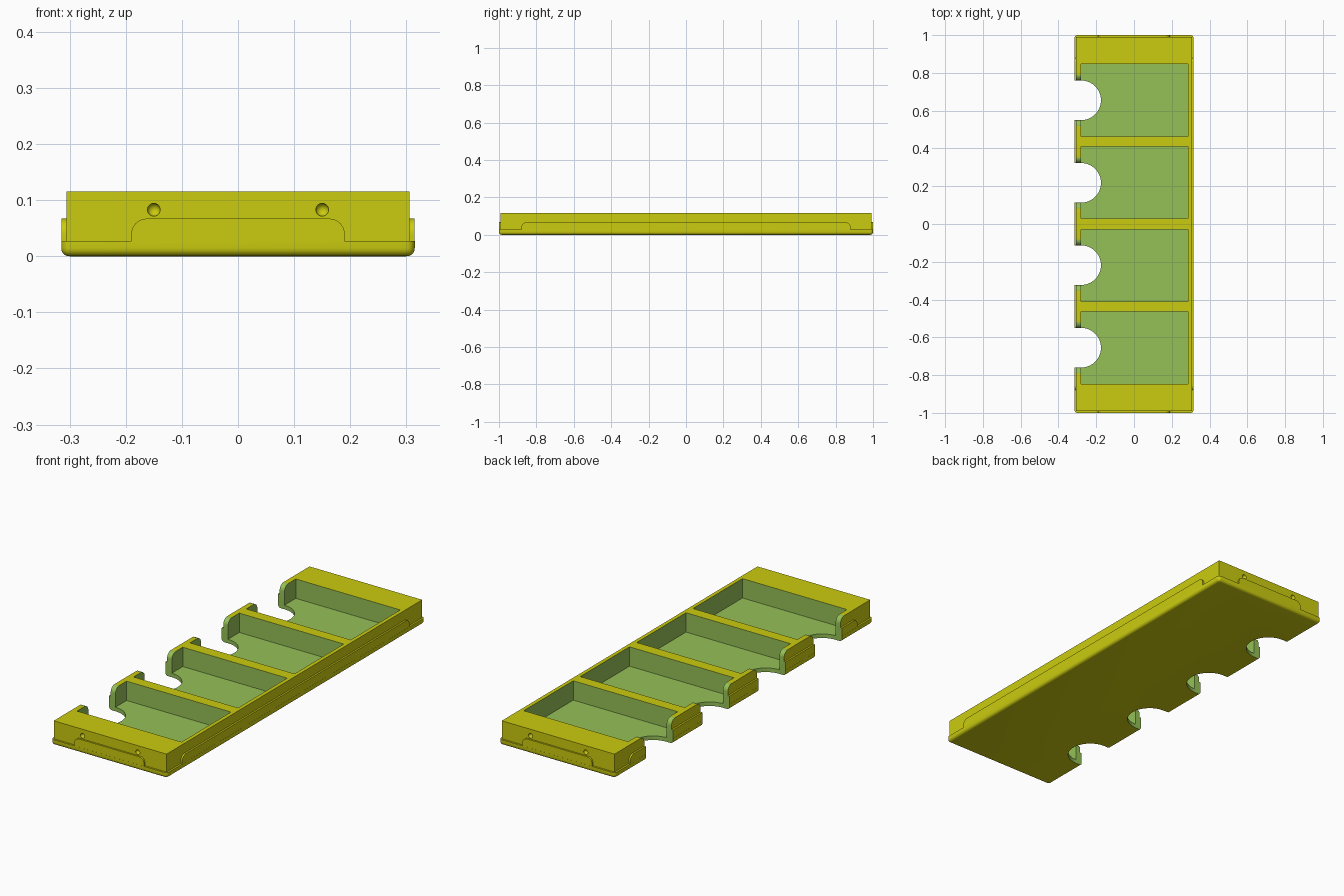
import bpy, bmesh, math

if "Cube" in bpy.data.objects:
    bpy.data.objects.remove(bpy.data.objects["Cube"])


def material(name, rgb):
    m = bpy.data.materials.new(name)
    m.diffuse_color = (*rgb, 1)
    m.use_nodes = True
    m.node_tree.nodes["Principled BSDF"].inputs["Base Color"].default_value = m.diffuse_color
    return m


YELLOW = material("yellow", (0.60, 0.60, 0.005))
GREEN = material("green", (0.30, 0.53, 0.095))
HEIGHT = 0.115
NOTCHES = (-0.655, -0.218, 0.218, 0.655)


def to_object(name, bm, mat):
    bmesh.ops.recalc_face_normals(bm, faces=bm.faces)
    me = bpy.data.meshes.new(name)
    bm.to_mesh(me)
    bm.free()
    me.materials.append(mat)
    ob = bpy.data.objects.new(name, me)
    bpy.context.collection.objects.link(ob)
    return ob


def prism(name, points, a, b, axis, mat=YELLOW):
    """Extrude a 2D profile from a to b along x, y or z."""
    place = {"x": lambda p, d: (d, p[0], p[1]),
             "y": lambda p, d: (p[0], d, p[1]),
             "z": lambda p, d: (p[0], p[1], d)}[axis]
    bm = bmesh.new()
    lo = [bm.verts.new(place(p, a)) for p in points]
    hi = [bm.verts.new(place(p, b)) for p in points]
    bm.faces.new(lo)
    bm.faces.new(hi)
    n = len(points)
    for i in range(n):
        j = (i + 1) % n
        bm.faces.new((lo[i], lo[j], hi[j], hi[i]))
    return to_object(name, bm, mat)


def box(name, x0, x1, y0, y1, z0, z1, mat=YELLOW):
    return prism(name, [(x0, y0), (x1, y0), (x1, y1), (x0, y1)], z0, z1, "z", mat)


def arc(cx, cy, r, a0, a1, n):
    return [(cx + r * math.cos(math.radians(a0 + (a1 - a0) * i / n)),
             cy + r * math.sin(math.radians(a0 + (a1 - a0) * i / n)))
            for i in range(n + 1)]


def combine(target, tool, operation):
    mod = target.modifiers.new(operation.title(), "BOOLEAN")
    mod.operation, mod.object = operation, tool
    mod.solver, mod.material_mode = "EXACT", "TRANSFER"
    bpy.context.view_layer.objects.active = target
    bpy.ops.object.modifier_apply(modifier=mod.name)
    bpy.data.objects.remove(tool)


def lip_profile(half):
    """Raised lip with rounded upper corners."""
    r, top = 0.027, 0.067
    return ([(-half, 0.016), (half, 0.016)]
            + arc(half - r, top - r, r, 0, 90, 8)
            + arc(-half + r, top - r, r, 90, 180, 8))


# Bottom flange with rounded corners and a rounded lower edge
c = 0.015
outline = []
for sx, sy, a in ((1, 1, 0), (-1, 1, 90), (-1, -1, 180), (1, -1, 270)):
    outline += arc(sx * (0.315 - c), sy * (1 - c), c, a, a + 90, 6)
tray = prism("tray", outline, 0, 0.027, "z")
bm = bmesh.new()
bm.from_mesh(tray.data)
rim = [e for e in bm.edges if all(v.co.z < 0.001 for v in e.verts)]
bmesh.ops.bevel(bm, geom=rim, offset=0.0145, segments=5, profile=0.5, affect="EDGES")
bm.to_mesh(tray.data)
bm.free()

# Upper body and the lips on all four sides
combine(tray, box("body", -0.306, 0.306, -0.991, 0.991, 0.018, HEIGHT), "UNION")
for s in (-1, 1):
    end = sorted((s * 0.97, s * 0.9995))
    combine(tray, prism("end_lip", lip_profile(0.19), *end, "y"), "UNION")
    side = sorted((s * 0.295, s * 0.3145))
    combine(tray, prism("side_lip", lip_profile(0.88), *side, "x"), "UNION")

# Small round dimples above the end lips
for x in (-0.15, 0.15):
    for s in (-1, 1):
        bm = bmesh.new()
        bmesh.ops.create_uvsphere(bm, u_segments=20, v_segments=10, radius=0.0115)
        bmesh.ops.translate(bm, verts=bm.verts, vec=(x, s * 0.991, 0.083))
        combine(tray, to_object("dimple", bm, YELLOW), "DIFFERENCE")

# Four pockets, each with a finger notch through wall and floor
r = 0.03
for y, (y0, y1) in zip(NOTCHES, ((-0.848, -0.464), (-0.41, -0.028),
                                 (0.028, 0.41), (0.464, 0.848))):
    combine(tray, box("pocket", -0.28, 0.287, y0, y1, 0.02, 0.2, GREEN), "DIFFERENCE")
    hole = arc(-0.28, y, 0.105, -90, 90, 32)
    hole = [(-0.4, y - 0.105)] + hole + [(-0.4, y + 0.105)]
    combine(tray, prism("notch", hole, -0.1, 0.2, "z", GREEN), "DIFFERENCE")
    w = 0.105 + r
    flare = ([(y - w, 0.2)] + [(y - w, HEIGHT)]
             + arc(y - w, HEIGHT - r, r, 90, 0, 8)[1:]
             + arc(y + w, HEIGHT - r, r, 180, 90, 8)[:-1]
             + [(y + w, HEIGHT), (y + w, 0.2)])
    combine(tray, prism("flare", flare, -0.4, -0.27, "x", GREEN), "DIFFERENCE")

# Smooth the rounded areas and keep the corners crisp
bpy.ops.object.select_all(action="DESELECT")
tray.select_set(True)
bpy.context.view_layer.objects.active = tray
bpy.ops.object.shade_smooth_by_angle(angle=math.radians(30))
